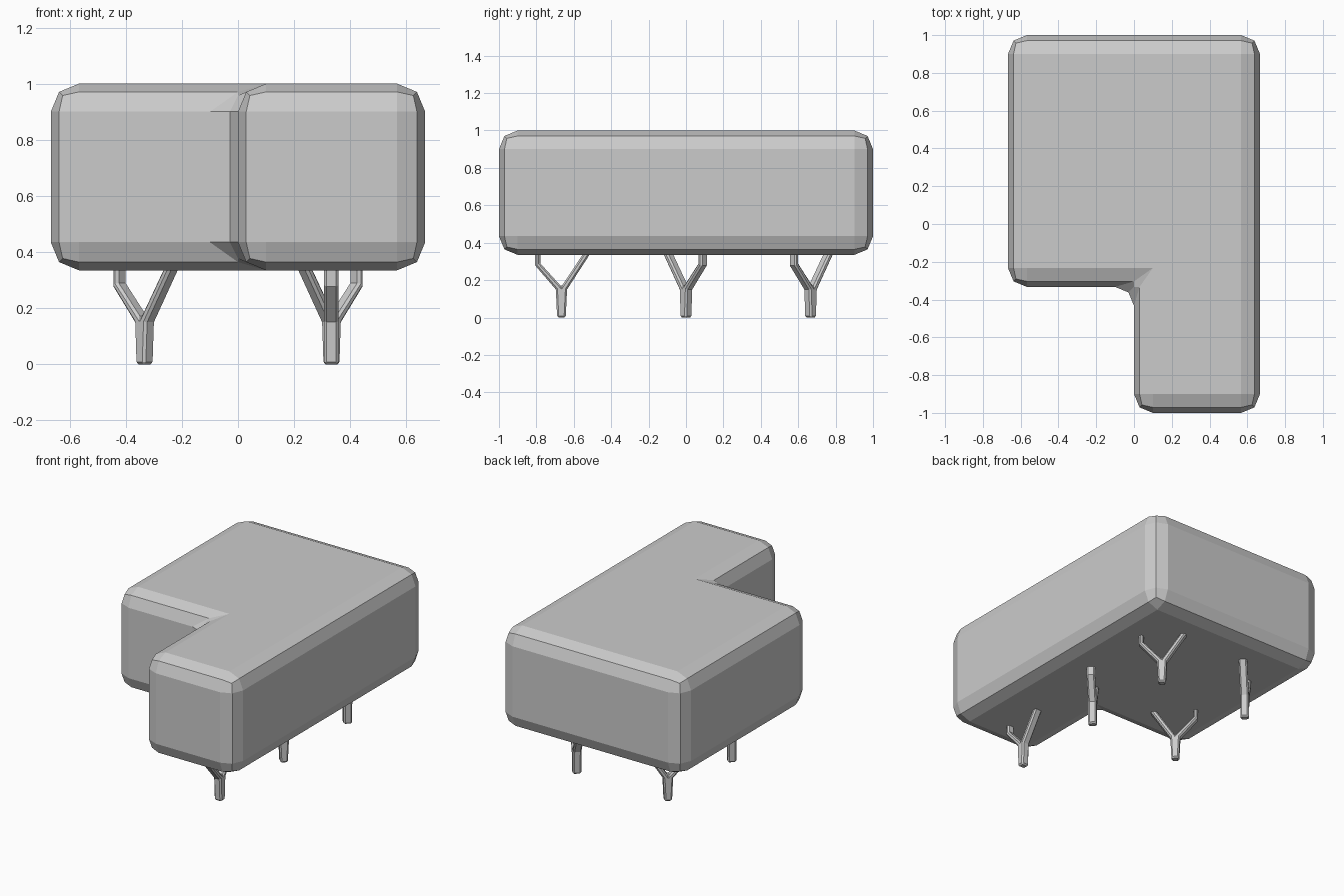
import bpy, bmesh
from math import radians
from mathutils import Matrix

if "Cube" in bpy.data.objects:
    bpy.data.objects.remove(bpy.data.objects["Cube"])


def prism(name, outline, depth, matrix, bevel, segments, angle):
    """Extrude an outline along local z, place it and bevel its edges."""
    bm = bmesh.new()
    face = bm.faces.new([bm.verts.new((u, v, 0)) for u, v in outline])
    new = bmesh.ops.extrude_face_region(bm, geom=[face])["geom"]
    bmesh.ops.translate(bm, vec=(0, 0, depth),
                        verts=[g for g in new if isinstance(g, bmesh.types.BMVert)])
    bmesh.ops.recalc_face_normals(bm, faces=bm.faces)
    bm.transform(matrix)
    mesh = bpy.data.meshes.new(name)
    bm.to_mesh(mesh)
    bm.free()
    obj = bpy.data.objects.new(name, mesh)
    bpy.context.collection.objects.link(obj)
    mod = obj.modifiers.new("Bevel", 'BEVEL')
    mod.width = bevel
    mod.segments = segments
    mod.limit_method = 'ANGLE'
    mod.angle_limit = radians(angle)
    return obj


# L-shaped padded body
W, N = 0.667, 0.333
body_outline = [(0, -1), (W, -1), (W, 1), (-W, 1), (-W, -N), (0, -N)]
prism("body", body_outline, 1 - 0.335, Matrix.Translation((0, 0, 0.335)), 0.1, 2, 30)

# Forked legs: short bent branch on the -u side, long straight branch on the +u side
leg_outline = [(-.023, 0), (.023, 0), (.03, .15), (.166, .36), (.129, .36), (0, .165),
               (-.113, .29), (-.113, .36), (-.14, .36), (-.14, .278), (-.03, .15)]
THICK = 0.052
upright = Matrix.Rotation(radians(90), 4, 'X') @ Matrix.Translation((0, 0, -THICK / 2))

# x, y and the turn of each leg
legs = {
    "back_right_leg": (N, 2 * N, 135),
    "back_left_leg": (-N, 2 * N, 45),
    "middle_right_leg": (N, 0, 225),
    "middle_left_leg": (-N, 0, -45),
    "front_leg": (N, -2 * N, 90),
}
for name, (x, y, turn) in legs.items():
    place = Matrix.Translation((x, y, 0)) @ Matrix.Rotation(radians(turn), 4, 'Z')
    prism(name, leg_outline, THICK, place @ upright, 0.009, 1, 60)
